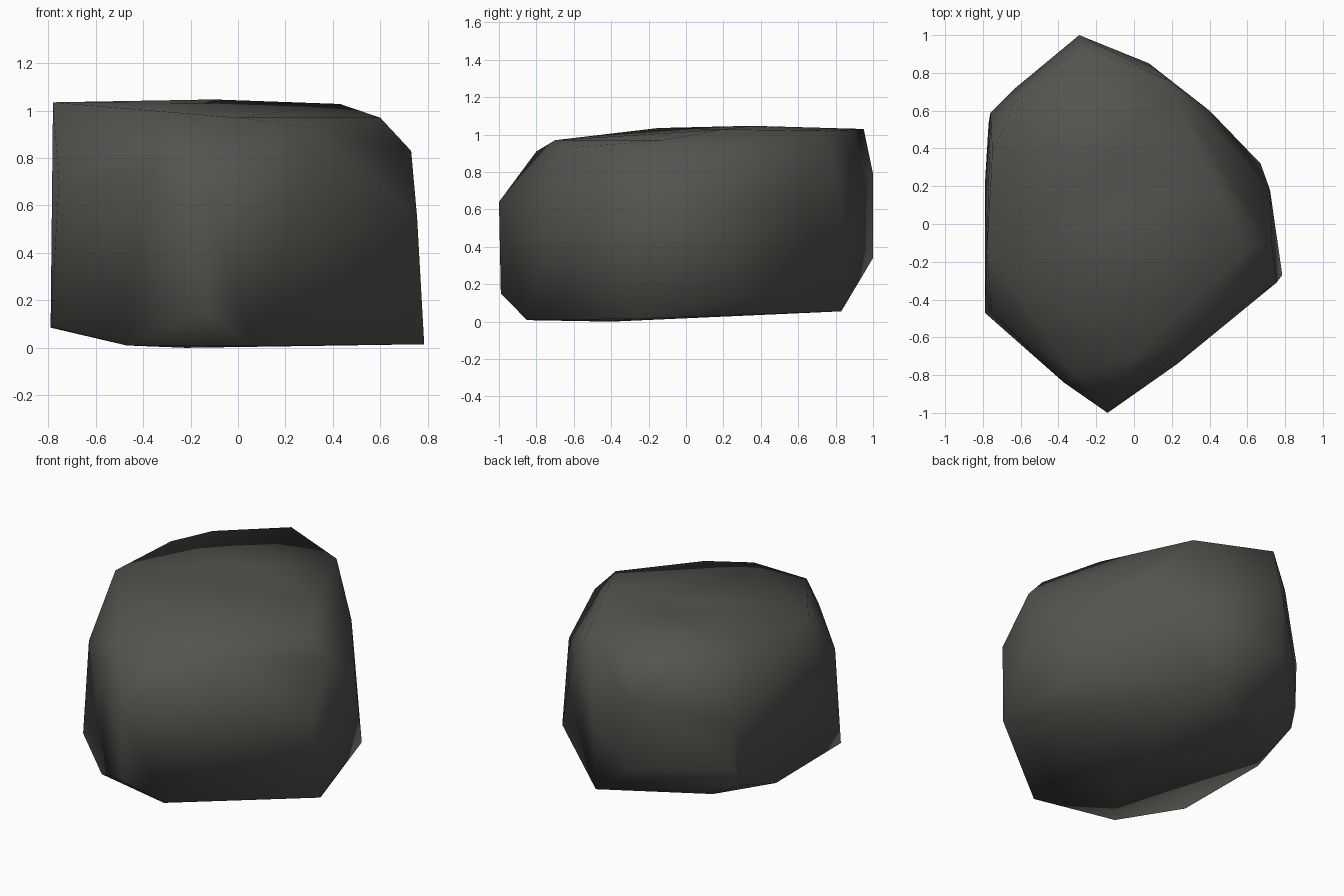
import bpy, bmesh

# single stone colour
stone = bpy.data.materials.new("dark stone")
stone.diffuse_color = (0.087, 0.087, 0.078, 1)

# rock corners, level by level; the rock is their convex hull
base = [(-0.47, -0.735, 0.01), (-0.22, -0.4, 0.0), (0.06, -0.85, 0.008),
        (0.785, -0.27, 0.015), (0.67, 0.32, 0.12), (0.07, 0.83, 0.055),
        (-0.53, 0.48, 0.05), (-0.79, 0.2, 0.085)]
waist = [(-0.79, -0.47, 0.09), (-0.14, -0.99, 0.15), (-0.14, -1.0, 0.64),
         (-0.37, -0.84, 0.75), (0.23, -0.74, 0.5), (0.755, -0.31, 0.55),
         (0.72, 0.18, 0.62), (0.4, 0.6, 0.74), (0.08, 0.85, 0.5),
         (-0.29, 1.0, 0.34), (-0.29, 1.0, 0.79), (-0.64, 0.71, 0.5),
         (-0.77, 0.53, 0.19), (-0.76, 0.58, 0.3), (-0.76, 0.59, 0.6),
         (-0.755, -0.46, 0.7)]
crown = [(0.73, -0.1, 0.83), (0.6, -0.13, 0.97), (0.3, -0.62, 0.93),
         (0.0, -0.7, 0.97), (-0.31, -0.8, 0.91), (-0.78, -0.15, 1.035),
         (-0.75, 0.38, 1.03), (-0.63, 0.64, 1.03), (-0.28, 0.95, 1.03),
         (0.18, 0.76, 1.02), (0.43, 0.2, 1.028), (-0.1, 0.35, 1.047)]

bm = bmesh.new()
for p in base + waist + crown:
    bm.verts.new(p)
hull = bmesh.ops.convex_hull(bm, input=bm.verts[:])
loose = {v for v in hull["geom_interior"] + hull["geom_unused"]
         if isinstance(v, bmesh.types.BMVert) and v.is_valid and not v.link_faces}
bmesh.ops.delete(bm, geom=list(loose), context='VERTS')
bmesh.ops.recalc_face_normals(bm, faces=bm.faces[:])
for f in bm.faces:
    f.smooth = True

# rock
mesh = bpy.data.meshes.new("rock")
bm.to_mesh(mesh)
bm.free()
mesh.materials.append(stone)
bpy.context.collection.objects.link(bpy.data.objects.new("rock", mesh))
